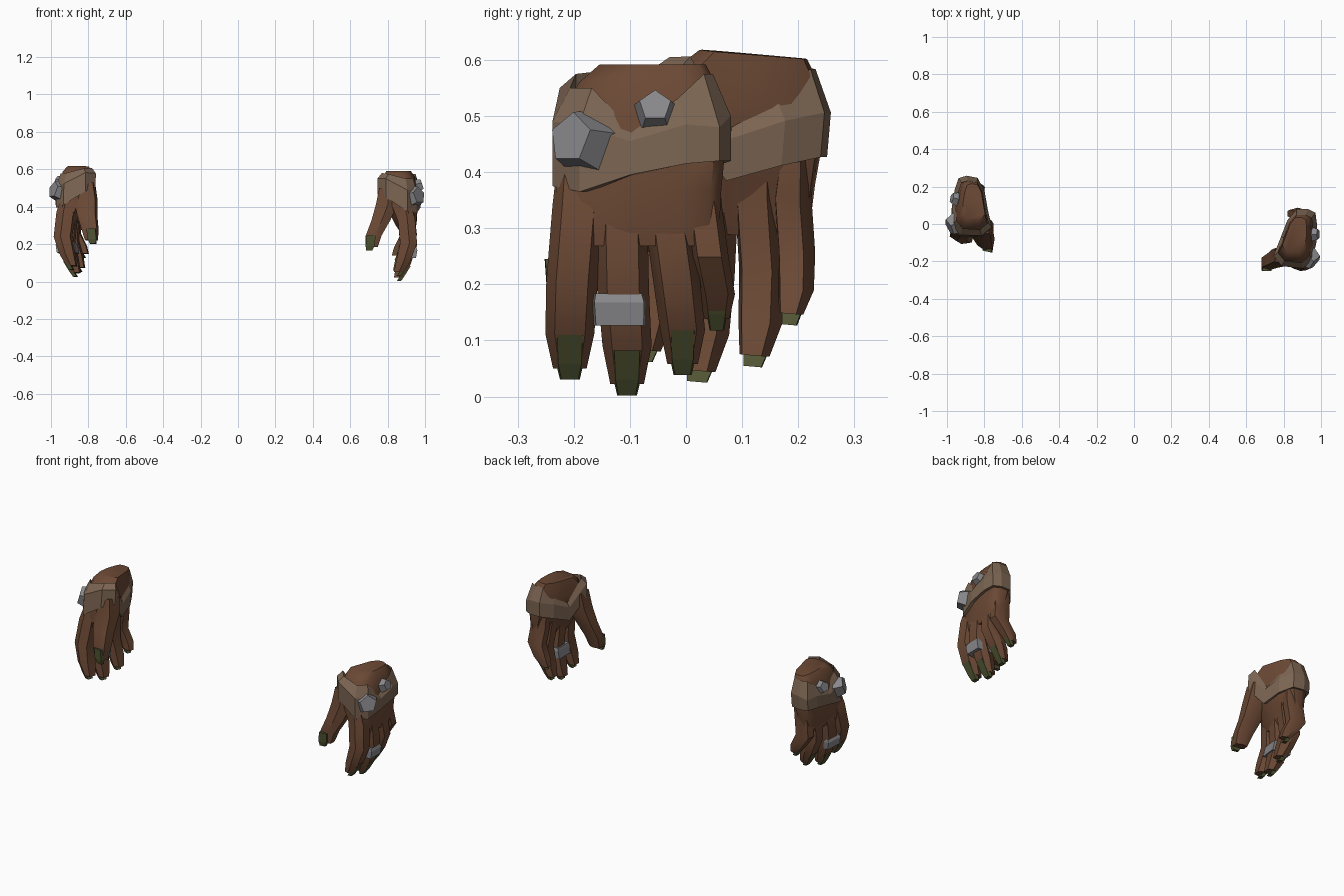
import bpy, bmesh
from math import radians
from mathutils import Matrix, Vector

if "Cube" in bpy.data.objects:
    bpy.data.objects.remove(bpy.data.objects["Cube"], do_unlink=True)


def material(name, rgb):
    m = bpy.data.materials.new(name)
    m.use_nodes = True
    m.diffuse_color = (*rgb, 1)
    bsdf = m.node_tree.nodes["Principled BSDF"]
    bsdf.inputs["Base Color"].default_value = (*rgb, 1)
    bsdf.inputs["Roughness"].default_value = 0.8
    return m


SKIN = material("brown skin", (0.148, 0.066, 0.035))
LEATHER = material("tan leather", (0.2, 0.13, 0.085))
NAIL = material("olive nail", (0.08, 0.088, 0.032))
METAL = material("grey metal", (0.25, 0.25, 0.265))

# Plan shapes as (x, y) multipliers
HEX = [(1, -.62), (1, .62), (.1, 1), (-1, .65), (-1, -.65), (.1, -1)]
BOX = [(1, -.85), (1, .85), (-1, 1), (-1, -1)]

# Wrist strap loop: x, y, bottom, top of wall, top of sloping flap
STRAP = [(.955, -.19, .365, .485, .55), (.975, -.10, .395, .455, .475),
         (.978, .0, .415, .485, .53), (.97, .06, .42, .48, .575),
         (.93, .08, .42, .50, .575), (.87, .08, .42, .50, .575),
         (.82, .02, .40, .48, .515), (.785, -.07, .365, .44, .46),
         (.745, -.17, .47, .55, .58), (.79, -.225, .45, .55, .575),
         (.905, -.238, .375, .49, .55)]
MID = Vector((.865, -.08))
PLAN = [((p[0] - MID.x) / .115, (p[1] - MID.y) / .16) for p in STRAP]


def finish(name, bm, mat, frame, smooth=0):
    bmesh.ops.transform(bm, matrix=frame, verts=bm.verts)
    bmesh.ops.recalc_face_normals(bm, faces=bm.faces)
    me = bpy.data.meshes.new(name)
    bm.to_mesh(me)
    bm.free()
    me.materials.append(mat)
    ob = bpy.data.objects.new(name, me)
    bpy.context.collection.objects.link(ob)
    if smooth:
        bpy.ops.object.select_all(action='DESELECT')
        ob.select_set(True)
        bpy.context.view_layer.objects.active = ob
        bpy.ops.object.shade_smooth_by_angle(angle=radians(smooth))


def bridge(bm, a, b):
    n = len(a)
    for i in range(n):
        j = (i + 1) % n
        bm.faces.new((a[i], a[j], b[j], b[i]))


def loft(name, sections, shape, mat, frame, smooth=0):
    """Skin level sections, each (x, y, z, half x, half y)."""
    bm = bmesh.new()
    rings = [[bm.verts.new((x + u * hx, y + v * hy, z)) for u, v in shape]
             for x, y, z, hx, hy in sections]
    for a, b in zip(rings, rings[1:]):
        bridge(bm, a, b)
    bm.faces.new(rings[0])
    bm.faces.new(rings[-1])
    finish(name, bm, mat, frame, smooth)


def strap(name, frame):
    bm = bmesh.new()
    rings = []
    for scale, level in ((.82, 2), (1, 2), (1, 3), (.8, 4)):
        ring = []
        for p in STRAP:
            q = MID + (Vector(p[:2]) - MID) * scale
            ring.append(bm.verts.new((q.x, q.y, p[level])))
        rings.append(ring)
    for a, b in zip(rings, rings[1:] + rings[:1]):
        bridge(bm, a, b)
    finish(name, bm, LEATHER, frame)


def stud(name, place, facing, r, depth, frame):
    bm = bmesh.new()
    turn = Vector(facing).to_track_quat('Z', 'Y').to_matrix().to_4x4()
    bmesh.ops.create_cone(bm, cap_ends=True, segments=5, radius1=r, radius2=r * .73,
                          depth=depth, matrix=Matrix.Translation(place) @ turn)
    finish(name, bm, METAL, frame)


def hand(side, frame, tuck):
    # Palm and wrist
    loft(side + "_palm", [(.906, -.085, .268, .04, .138), (.898, -.085, .31, .058, .145),
                          (.886, -.085, .37, .074, .148), (.87, -.08, .44, .096, .15),
                          (.865, -.08, .5, .093, .142), (.865, -.07, .56, .082, .122),
                          (.86, -.06, .592, .064, .095)],
         PLAN, SKIN, frame, 50)

    # Fingers: knuckle y, middle y, tip y, tip z, half width, curl
    fingers = {"index": (-.192, -.203, -.207, .05, .046, .0),
               "middle": (-.115, -.112, -.105, .022, .046, .0),
               "ring": (-.035, -.017, -.006, .058, .042, -.005),
               "little": (.03, .042, .055, .138, .034, -.012)}
    for label, (y0, y1, y2, tip, w, curl) in fingers.items():
        span = .36 - tip
        loft(f"{side}_{label}_finger",
             [(.885, y0, .42, .035, w * .8), (.9, y0, .34, .046, w),
              (.912, y1, tip + span * .5, .045, w),
              (.884 + curl, y2, tip + span * .2, .038, w * .95),
              (.858 + curl, y2, tip, .024, w * .65)],
             HEX, SKIN, frame, 40)
        loft(f"{side}_{label}_nail",
             [(.91 + curl, y2, tip + .06, .013, w * .58),
              (.879 + curl, y2, tip + .008, .012, w * .53),
              (.86 + curl, y2, tip - .02, .011, w * .38)],
             BOX, NAIL, frame)

    # Thumb, drawn in toward the palm by the tuck amount at the tip
    def thumb(part, sections, shape, mat, smooth):
        moved = []
        for x, y, z, hx, hy in sections:
            k = tuck * min(1, max(0, (.42 - z) / .17))
            moved.append((x + k, y - k * .7, z, hx, hy))
        loft(f"{side}_{part}", moved, shape, mat, frame, smooth)

    thumb("thumb", [(.805, -.165, .5, .05, .055), (.795, -.172, .41, .058, .055),
                    (.763, -.188, .325, .05, .046), (.725, -.205, .245, .042, .04),
                    (.715, -.212, .185, .032, .028)], HEX, SKIN, 40)
    thumb("thumb_nail", [(.712, -.244, .245, .024, .008), (.706, -.238, .19, .024, .01),
                         (.702, -.232, .165, .016, .01)], BOX, NAIL, 0)

    # Strap, studs and finger ring
    strap(side + "_wrist_strap", frame)
    stud(side + "_large_stud", (.945, -.187, .455), (.74, -.62, .2), .064, .062, frame)
    stud(side + "_small_stud", (.968, -.055, .513), (.9, 0, .3), .04, .036, frame)
    loft(side + "_finger_ring", [(.9, -.118, .127, .052, .05), (.907, -.119, .168, .052, .052),
                                 (.906, -.12, .184, .047, .048)], BOX, METAL, frame)


hand("left", Matrix.Identity(4), 0)
# The right hand is a mirrored copy, turned inward and set further back
pivot = Vector((-.87, -.07, .3))
mirror = (Matrix.Translation((-.868, .083, .32)) @ Matrix.Rotation(radians(-11), 4, 'Z')
          @ Matrix.Rotation(radians(-5), 4, 'X') @ Matrix.Translation(-pivot)
          @ Matrix.Scale(-1, 4, (1, 0, 0)))
hand("right", mirror, .035)
